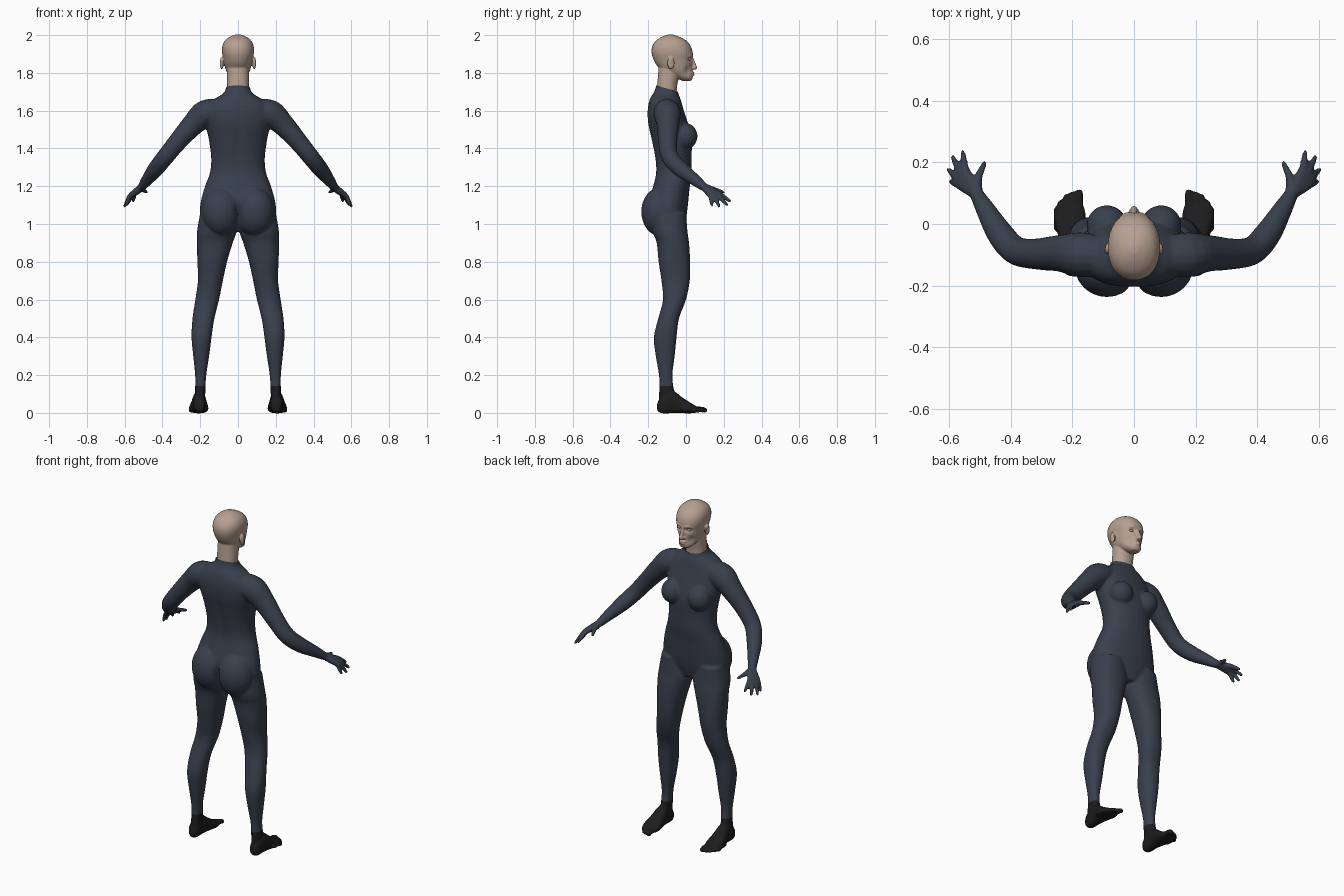
import bpy, bmesh, math
from mathutils import Vector

if "Cube" in bpy.data.objects:
    bpy.data.objects.remove(bpy.data.objects["Cube"])


def material(name, rgb):
    m = bpy.data.materials.new(name)
    m.use_nodes = True
    m.diffuse_color = (*rgb, 1)
    bsdf = m.node_tree.nodes["Principled BSDF"]
    bsdf.inputs["Base Color"].default_value = (*rgb, 1)
    bsdf.inputs["Roughness"].default_value = 0.7
    return m


suit = material("dark blue suit", (0.04, 0.051, 0.074))
black = material("black foot", (0.012, 0.012, 0.012))
skin = material("skin", (0.47, 0.35, 0.28))


def refine(rows, n=4):
    """Smooth spline through rows of numbers."""
    out = []
    for i in range(len(rows) - 1):
        a, b, c, d = (rows[max(0, min(len(rows) - 1, i + k))] for k in (-1, 0, 1, 2))
        for j in range(n):
            t = j / n
            out.append([0.5 * (2 * q + (r - p) * t + (2 * p - 5 * q + 4 * r - s) * t * t
                               + (3 * q - p - 3 * r + s) * t ** 3)
                        for p, q, r, s in zip(a, b, c, d)])
    return out + [list(rows[-1])]


def skin_rings(bm, rings):
    """Closed skin over a list of point rings."""
    loops = [[bm.verts.new(p) for p in ring] for ring in rings]
    n = len(loops[0])
    for a, b in zip(loops, loops[1:]):
        for i in range(n):
            bm.faces.new((a[i], a[(i + 1) % n], b[(i + 1) % n], b[i]))
    bm.faces.new(loops[0])
    bm.faces.new(loops[-1])


def loft(bm, rows, side=1, axis="z", power=2.2, n=32):
    """Rows: position along axis, then the low and high limit of both other axes."""
    rings = []
    for t, a0, a1, b0, b1 in refine(rows):
        ring = []
        for i in range(n):
            c, s = math.cos(2 * math.pi * i / n), math.sin(2 * math.pi * i / n)
            a = (a0 + a1) / 2 + (a1 - a0) / 2 * math.copysign(abs(c) ** (2 / power), c)
            b = (b0 + b1) / 2 + (b1 - b0) / 2 * math.copysign(abs(s) ** (2 / power), s)
            ring.append((side * a, b, t) if axis == "z" else (side * a, t, b))
        rings.append(ring)
    skin_rings(bm, rings)


def ball(bm, pos, size, side=1):
    made = bmesh.ops.create_uvsphere(bm, u_segments=24, v_segments=16, radius=1)
    for v in made["verts"]:
        v.co = Vector((side * (pos[0] + v.co.x * size[0]),
                       pos[1] + v.co.y * size[1], pos[2] + v.co.z * size[2]))


def tube(bm, rows, side=1, n=16):
    """Round limb through x, y, z, radius, with rounded ends."""
    pts = refine(rows)
    rings = []
    for i, (x, y, z, r) in enumerate(pts):
        d = Vector(pts[min(i + 1, len(pts) - 1)][:3]) - Vector(pts[max(i - 1, 0)][:3])
        q = d.to_track_quat("Z", "Y")
        ring = [Vector((x, y, z)) + q @ Vector((r * math.cos(2 * math.pi * k / n),
                                                r * math.sin(2 * math.pi * k / n), 0))
                for k in range(n)]
        rings.append([(side * p.x, p.y, p.z) for p in ring])
    skin_rings(bm, rings)
    for x, y, z, r in (pts[0], pts[-1]):
        ball(bm, (x, y, z), (r, r, r), side)


def fuse(bm, name, voxel, rounds, mats):
    """Melt the overlapping parts into one smooth surface."""
    bmesh.ops.recalc_face_normals(bm, faces=bm.faces)
    me = bpy.data.meshes.new(name)
    bm.to_mesh(me)
    bm.free()
    ob = bpy.data.objects.new(name, me)
    bpy.context.collection.objects.link(ob)
    remesh = ob.modifiers.new("fuse", "REMESH")
    remesh.mode = "VOXEL"
    remesh.voxel_size = voxel
    smooth = ob.modifiers.new("soften", "SMOOTH")
    smooth.factor, smooth.iterations = 0.5, rounds
    deps = bpy.context.evaluated_depsgraph_get()
    done = bpy.data.meshes.new_from_object(ob.evaluated_get(deps))
    ob.modifiers.clear()
    ob.data = done
    done.materials.clear()
    for m in mats:
        done.materials.append(m)
    done.shade_smooth()
    return ob


def dent(ob, pos, size, push):
    """Push the surface softly around a point."""
    for v in ob.data.vertices:
        f = sum(((c - p) / s) ** 2 for c, p, s in zip(v.co, pos, size))
        if f < 6:
            v.co += Vector(push) * math.exp(-f)


# Torso, from crotch to collar
bm = bmesh.new()
torso = [(0.96, 0.09, -0.13, -0.02), (1.03, 0.19, -0.18, 0.0), (1.1, 0.2, -0.2, 0.01),
         (1.2, 0.175, -0.175, 0.02), (1.27, 0.149, -0.16, 0.03), (1.35, 0.142, -0.165, 0.03),
         (1.45, 0.155, -0.185, 0.03), (1.52, 0.17, -0.2, 0.015), (1.58, 0.175, -0.205, -0.005),
         (1.63, 0.16, -0.2, -0.02), (1.665, 0.12, -0.19, -0.03), (1.69, 0.08, -0.175, -0.04),
         (1.72, 0.064, -0.161, -0.045), (1.77, 0.064, -0.156, -0.035)]
loft(bm, [(z, -w, w, b, f) for z, w, b, f in torso])

leg = [(1.06, 0.03, 0.2, -0.18, 0.0), (0.96, 0.01, 0.217, -0.175, 0.008),
       (0.9, 0.028, 0.218, -0.155, 0.016), (0.8, 0.058, 0.215, -0.145, 0.022),
       (0.7, 0.08, 0.212, -0.13, 0.02), (0.6, 0.1, 0.226, -0.122, 0.0),
       (0.5, 0.125, 0.241, -0.147, -0.037), (0.4, 0.14, 0.246, -0.17, -0.05),
       (0.3, 0.153, 0.237, -0.16, -0.06), (0.2, 0.168, 0.227, -0.143, -0.072),
       (0.13, 0.172, 0.227, -0.142, -0.065), (0.05, 0.175, 0.23, -0.145, -0.05)]
foot = [(-0.153, 0.188, 0.22, 0.012, 0.05), (-0.13, 0.174, 0.235, -0.002, 0.085),
        (-0.07, 0.17, 0.24, -0.002, 0.115), (-0.02, 0.163, 0.25, -0.002, 0.082),
        (0.03, 0.156, 0.26, -0.002, 0.05), (0.065, 0.165, 0.25, 0.003, 0.03)]
arm = [(0.08, -0.105, 1.6, 0.06), (0.17, -0.1, 1.585, 0.073), (0.24, -0.095, 1.525, 0.06),
       (0.32, -0.097, 1.435, 0.05), (0.385, -0.085, 1.355, 0.046), (0.435, -0.03, 1.292, 0.043),
       (0.48, 0.045, 1.235, 0.032), (0.506, 0.09, 1.2, 0.024)]
toes = [(0.178, 0.1, 0.014), (0.2, 0.096, 0.011), (0.219, 0.087, 0.011),
        (0.236, 0.068, 0.011), (0.25, 0.046, 0.011)]
# Knuckle, then tip of each finger
fingers = [((0.547, 0.178, 1.16), (0.555, 0.232, 1.122)), ((0.563, 0.168, 1.152), (0.587, 0.216, 1.103)),
           ((0.573, 0.15, 1.147), (0.6, 0.175, 1.094)), ((0.573, 0.13, 1.147), (0.593, 0.137, 1.1)),
           ((0.505, 0.15, 1.183), (0.485, 0.197, 1.168))]
wrist = Vector((0.512, 0.1, 1.193))

for s in (1, -1):
    loft(bm, leg, s)
    loft(bm, foot, s, "y", 2.5)
    for x, y, r in toes:
        tube(bm, [(x, y - 0.06, 0.02, r), (x, y - 0.02, 0.02, r), (x, y, r, r)], s)
    tube(bm, arm, s)
    for knuckle, tip in fingers:
        k, t = Vector(knuckle), Vector(tip)
        tube(bm, [(*wrist, 0.02), (*(wrist + k) / 2, 0.018), (*k, 0.0135),
                  (*(k + t) / 2, 0.0115), (*t, 0.0085)], s)
    # Breasts and buttocks
    ball(bm, (0.088, -0.005, 1.465), (0.066, 0.066, 0.07), s)
    ball(bm, (0.088, -0.135, 1.065), (0.105, 0.102, 0.13), s)

body = fuse(bm, "body_suit", 0.006, 6, [suit, black])
dent(body, (0, -0.205, 1.04), (0.014, 0.05, 0.07), (0, 0.025, 0))
dent(body, (0, -0.19, 1.4), (0.025, 0.05, 0.15), (0, 0.008, 0))

# Clean collar opening and ankle line
bm = bmesh.new()
bm.from_mesh(body.data)


def cut(pos, normal, clear):
    bmesh.ops.bisect_plane(bm, geom=bm.verts[:] + bm.edges[:] + bm.faces[:],
                           plane_co=pos, plane_no=normal, clear_outer=clear)


cut((0, -0.1, 1.717), (0, 0.28, 1), True)
cut((0, 0, 0.142), (0, 0, 1), False)
for f in bm.faces:
    f.material_index = int(f.calc_center_median().z < 0.142)
    f.smooth = True
bm.to_mesh(body.data)
bm.free()

# Head and neck
bm = bmesh.new()
neck = [(1.67, 0.058, -0.156, -0.05), (1.73, 0.058, -0.153, -0.047),
        (1.79, 0.058, -0.148, -0.035), (1.84, 0.058, -0.145, -0.03)]
skull = [(1.757, 0.022, -0.015, 0.026), (1.775, 0.043, -0.06, 0.036), (1.81, 0.062, -0.125, 0.034),
         (1.84, 0.071, -0.155, 0.034), (1.87, 0.077, -0.172, 0.034), (1.905, 0.084, -0.182, 0.036),
         (1.94, 0.083, -0.179, 0.026), (1.97, 0.07, -0.16, 0.003), (1.991, 0.044, -0.128, -0.035),
         (2.003, 0.012, -0.095, -0.07)]
for rows in (neck, skull):
    loft(bm, [(z, -w, w, b, f) for z, w, b, f in rows])
tube(bm, [(0, 0.03, 1.88, 0.009), (0, 0.04, 1.85, 0.01), (0, 0.047, 1.828, 0.012)])
ball(bm, (0, 0.034, 1.801), (0.021, 0.011, 0.006))
ball(bm, (0, 0.034, 1.789), (0.019, 0.011, 0.006))
for s in (1, -1):
    ball(bm, (0.01, 0.037, 1.825), (0.009, 0.011, 0.008), s)
    ball(bm, (0.086, -0.08, 1.852), (0.01, 0.019, 0.033), s)
    tube(bm, [(0.01, 0.034, 1.888, 0.006), (0.03, 0.029, 1.894, 0.007), (0.05, 0.012, 1.888, 0.006)], s)
head = fuse(bm, "head", 0.004, 3, [skin])
for s in (1, -1):
    dent(head, (s * 0.032, 0.03, 1.873), (0.016, 0.03, 0.011), (0, -0.012, 0))
    dent(head, (s * 0.05, 0.02, 1.81), (0.02, 0.03, 0.025), (-s * 0.006, -0.008, 0))
    dent(head, (s * 0.098, -0.07, 1.855), (0.008, 0.009, 0.014), (-s * 0.006, 0, 0))

# Closed eyelids
bm = bmesh.new()
for s in (1, -1):
    ball(bm, (0.032, 0.013, 1.872), (0.013, 0.012, 0.009), s)
eyes = fuse(bm, "eyelids", 0.002, 1, [skin])
